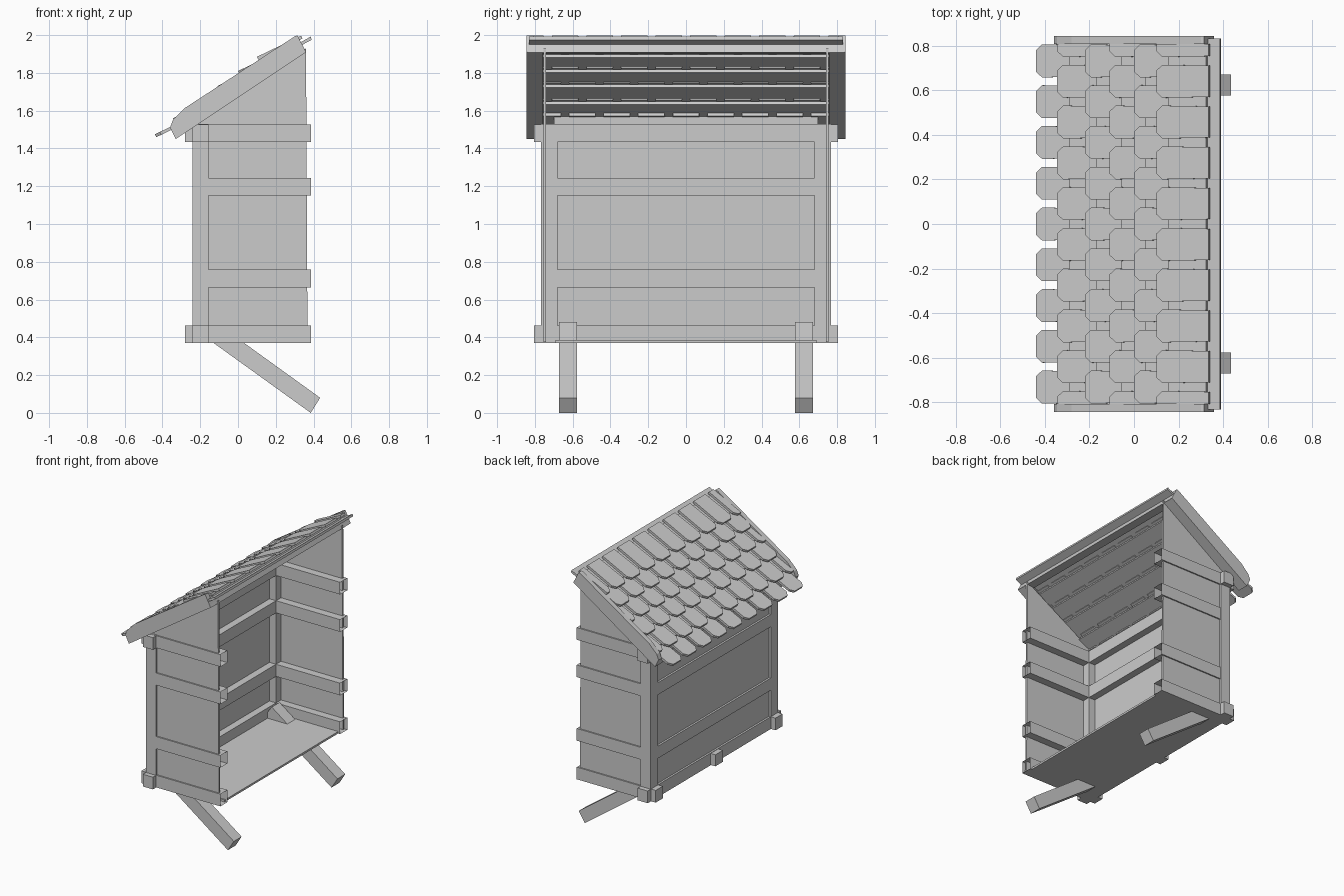
import bpy, bmesh, math
from mathutils import Vector

cube = bpy.data.objects.get("Cube")
if cube:
    bpy.data.objects.remove(cube, do_unlink=True)

grey = bpy.data.materials.new("weathered_grey")
grey.use_nodes = True
grey.diffuse_color = (0.6, 0.6, 0.6, 1)
bsdf = next(n for n in grey.node_tree.nodes if n.type == "BSDF_PRINCIPLED")
bsdf.inputs["Base Color"].default_value = grey.diffuse_color


def add_solid(bm, outline, offset):
    """Extrude a closed outline by a vector, with end caps."""
    a = [bm.verts.new(p) for p in outline]
    b = [bm.verts.new(Vector(p) + Vector(offset)) for p in outline]
    bm.faces.new(a)
    bm.faces.new(b[::-1])
    for i in range(len(a)):
        j = (i + 1) % len(a)
        bm.faces.new((a[j], a[i], b[i], b[j]))


def finish(name, bm):
    bmesh.ops.recalc_face_normals(bm, faces=bm.faces)
    mesh = bpy.data.meshes.new(name)
    bm.to_mesh(mesh)
    bm.free()
    mesh.materials.append(grey)
    obj = bpy.data.objects.new(name, mesh)
    bpy.context.collection.objects.link(obj)
    return obj


def prism(name, profile, y0, y1):
    """Side profile in x and z, extruded along y."""
    bm = bmesh.new()
    add_solid(bm, [(x, y0, z) for x, z in profile], (0, y1 - y0, 0))
    return finish(name, bm)


def box(name, x0, x1, y0, y1, z0, z1, open_end=False):
    obj = prism(name, [(x0, z0), (x1, z0), (x1, z1), (x0, z1)], y0, y1)
    if open_end:  # hollow beam end at +x
        bm = bmesh.new()
        bm.from_mesh(obj.data)
        ends = [f for f in bm.faces if f.normal.x > 0.9]
        bmesh.ops.delete(bm, geom=ends, context="FACES")
        bm.to_mesh(obj.data)
        bm.free()
    return obj


BACK, POST = -0.24, -0.155
RAILS = {"bottom": 0.37, "lower": 0.665, "upper": 1.15, "top": 1.435}
H = 0.093

# Floor, back wall and the stub of the middle joist
box("floor", POST - 0.01, 0.37, -0.69, 0.69, 0.37, 0.385)
box("back_panel", -0.225, -0.21, -0.7, 0.7, 0.38, 1.57)
box("joist_end", -0.28, -0.2, -0.045, 0.045, 0.372, 0.46)
for level, z in RAILS.items():
    reach = 0.805 if level in ("bottom", "top") else 0.68
    box(level + "_back_rail", BACK, POST, -reach, reach, z, z + H)

# End walls, posts, rails, legs and bargeboards, mirrored across y
for side, s in (("left", 1), ("right", -1)):
    prism(side + "_end_panel", [(-0.23, 0.375), (0.368, 0.375), (0.36, 1.93), (-0.23, 1.58)],
          s * 0.74, s * 0.755)
    box(side + "_corner_post", BACK, POST, s * 0.68, s * 0.768, 0.37, 1.53)
    for level, z in RAILS.items():
        start = -0.28 if level in ("bottom", "top") else BACK
        box(side + "_" + level + "_rail", start, 0.387, s * 0.68, s * 0.765, z, z + H, True)
    prism(side + "_leg", [(0.385, 0), (0.435, 0.08), (-0.12, 0.48), (-0.175, 0.403)],
          s * 0.578, s * 0.672)
    prism(side + "_bargeboard",
          [(-0.33, 1.45), (0.36, 1.91), (0.315, 1.998), (0.3, 1.993),
           (-0.28, 1.615), (-0.345, 1.55), (-0.36, 1.51)], s * 0.808, s * 0.845)
    prism(side + "_rafter", [(-0.33, 1.45), (0.36, 1.91), (0.34, 1.95), (-0.35, 1.495)],
          s * 0.757, s * 0.81)

# Ridge beam and capping strip
prism("ridge_beam", [(0.3, 1.90), (0.36, 1.908), (0.34, 1.952), (0.3, 1.945)], -0.84, 0.84)
prism("ridge_strip", [(0.3, 1.945), (0.305, 1.93), (0.39, 1.975), (0.385, 1.992)], -0.832, 0.832)

# Overlapping rows of chamfered shingles, each row over a plank
ANGLE = math.atan(0.48)
ALONG = Vector((math.cos(ANGLE), 0, math.sin(ANGLE)))
DOWN = Vector((math.sin(ANGLE), 0, -math.cos(ANGLE)))
TIPS = [(-0.44, 1.475), (-0.345, 1.56), (-0.22, 1.65), (-0.11, 1.73), (0, 1.81), (0.1, 1.885)]
PITCH, LENGTH, THICK, EDGE = 0.183, 0.26, 0.017, 0.808

for row, (x, z) in enumerate(TIPS):
    tip = Vector((x, 0, z))
    bm = bmesh.new()
    count = 9 + row % 2
    for k in range(count):
        centre = (k - (count - 1) / 2) * PITCH
        shape = [(0, -0.048), (0, 0.048), (0.03, 0.074), (LENGTH, 0.07),
                 (LENGTH, -0.07), (0.03, -0.074)]
        pts = []
        for u, w in shape:
            p = tip + ALONG * u
            p.y = max(-EDGE, min(EDGE, centre + w))
            pts.append(p)
        add_solid(bm, pts, DOWN * THICK)
    finish("shingle_row_%d" % (row + 1), bm)
    if row:
        a = tip + DOWN * THICK + ALONG * 0.05
        b = a + ALONG * 0.19
        plank = [a, b, b + DOWN * 0.018, a + DOWN * 0.018]
        prism("roof_plank_%d" % row, [(p.x, p.z) for p in plank], -0.77, 0.77)
